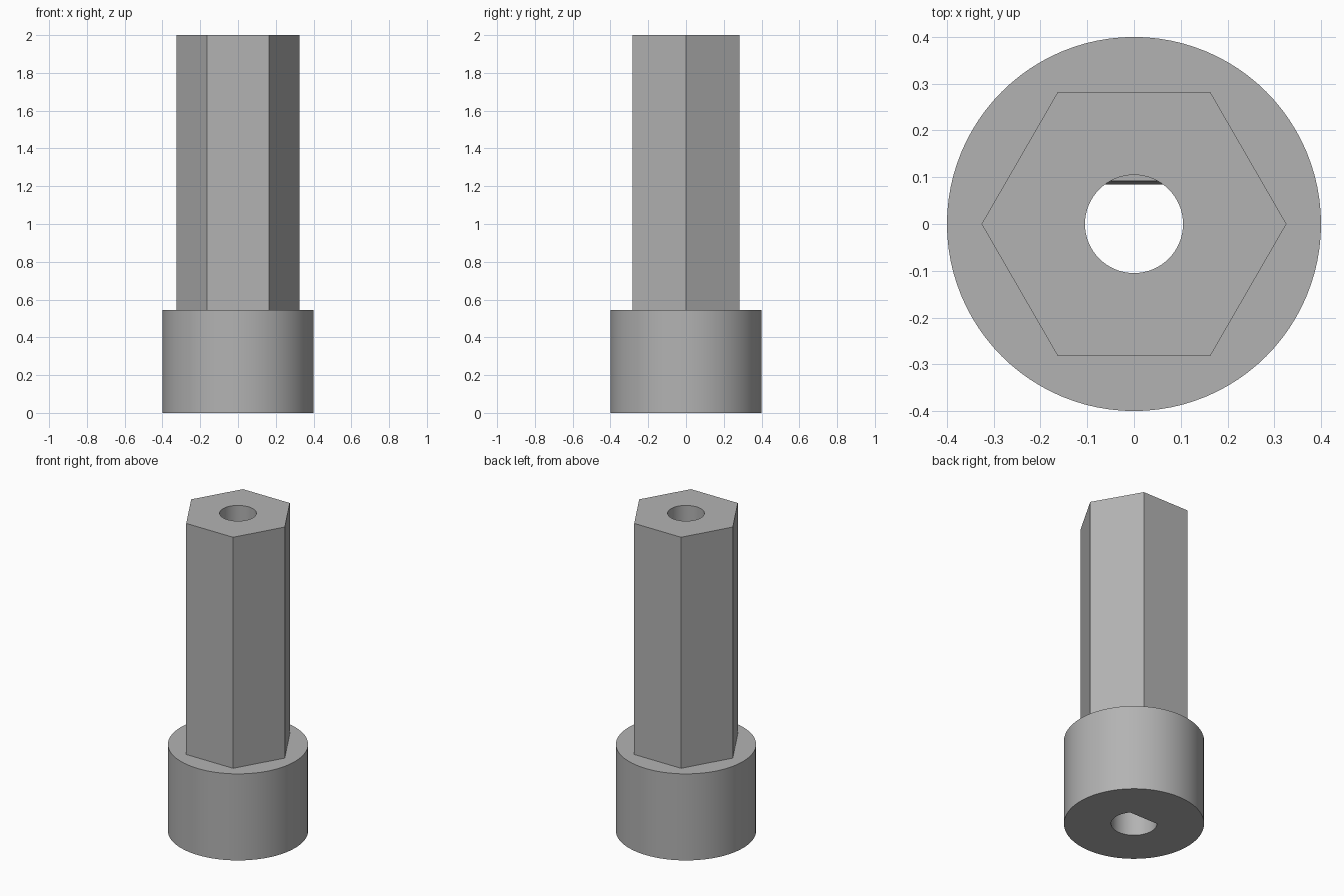
import bpy
from math import pi, sin, cos, asin

cube = bpy.data.objects.get("Cube")
if cube:
    bpy.data.objects.remove(cube, do_unlink=True)

grey = bpy.data.materials.new("plain grey")
grey.use_nodes = True
grey.diffuse_color = (0.45, 0.45, 0.45, 1)
grey.node_tree.nodes["Principled BSDF"].inputs["Base Color"].default_value = (0.45, 0.45, 0.45, 1)


def ring(radius, sides):
    return [(radius * cos(2 * pi * i / sides), radius * sin(2 * pi * i / sides)) for i in range(sides)]


def d_ring(radius, flat, steps=72):
    """Circle with its +y side cut off straight at y = flat."""
    start = pi - asin(flat / radius)
    sweep = pi + 2 * asin(flat / radius)
    return [(radius * cos(start + sweep * i / steps), radius * sin(start + sweep * i / steps))
            for i in range(steps + 1)]


def prism(name, low, high, z0, z1):
    """Solid between two outlines with equal point counts."""
    n = len(low)
    verts = [(x, y, z0) for x, y in low] + [(x, y, z1) for x, y in high]
    faces = [tuple(reversed(range(n))), tuple(range(n, 2 * n))]
    faces += [(i, (i + 1) % n, n + (i + 1) % n, n + i) for i in range(n)]
    mesh = bpy.data.meshes.new(name)
    mesh.from_pydata(verts, [], faces)
    mesh.materials.append(grey)
    obj = bpy.data.objects.new(name, mesh)
    bpy.context.collection.objects.link(obj)
    return obj


def combine(target, other, operation):
    """Apply a boolean and remove the helper solid."""
    mod = target.modifiers.new(operation.lower(), 'BOOLEAN')
    mod.operation, mod.object, mod.solver = operation, other, 'EXACT'
    bpy.context.view_layer.objects.active = target
    bpy.ops.object.modifier_apply(modifier=mod.name)
    bpy.data.objects.remove(other, do_unlink=True)


COLLAR_TOP = 0.545

# Round collar with a hexagonal shaft rising from it
adapter = prism("hex_shaft_adapter", ring(0.4, 96), ring(0.4, 96), 0, COLLAR_TOP)
hexagon = ring(0.326, 6)
combine(adapter, prism("hex_shaft", hexagon, hexagon, 0.2, 2), 'UNION')

# D-shaped socket in the collar, its flat leaning back slightly
socket = prism("socket_cutter", d_ring(0.131, 0.084), d_ring(0.131, 0.092), -0.05, COLLAR_TOP)
combine(adapter, socket, 'DIFFERENCE')

# Round bore through the shaft
bore = prism("bore_cutter", ring(0.105, 64), ring(0.105, 64), COLLAR_TOP - 0.03, 2.1)
combine(adapter, bore, 'DIFFERENCE')

# Smooth round walls, crisp edges
bpy.ops.object.select_all(action='DESELECT')
adapter.select_set(True)
bpy.context.view_layer.objects.active = adapter
bpy.ops.object.shade_smooth_by_angle(angle=pi / 6)
